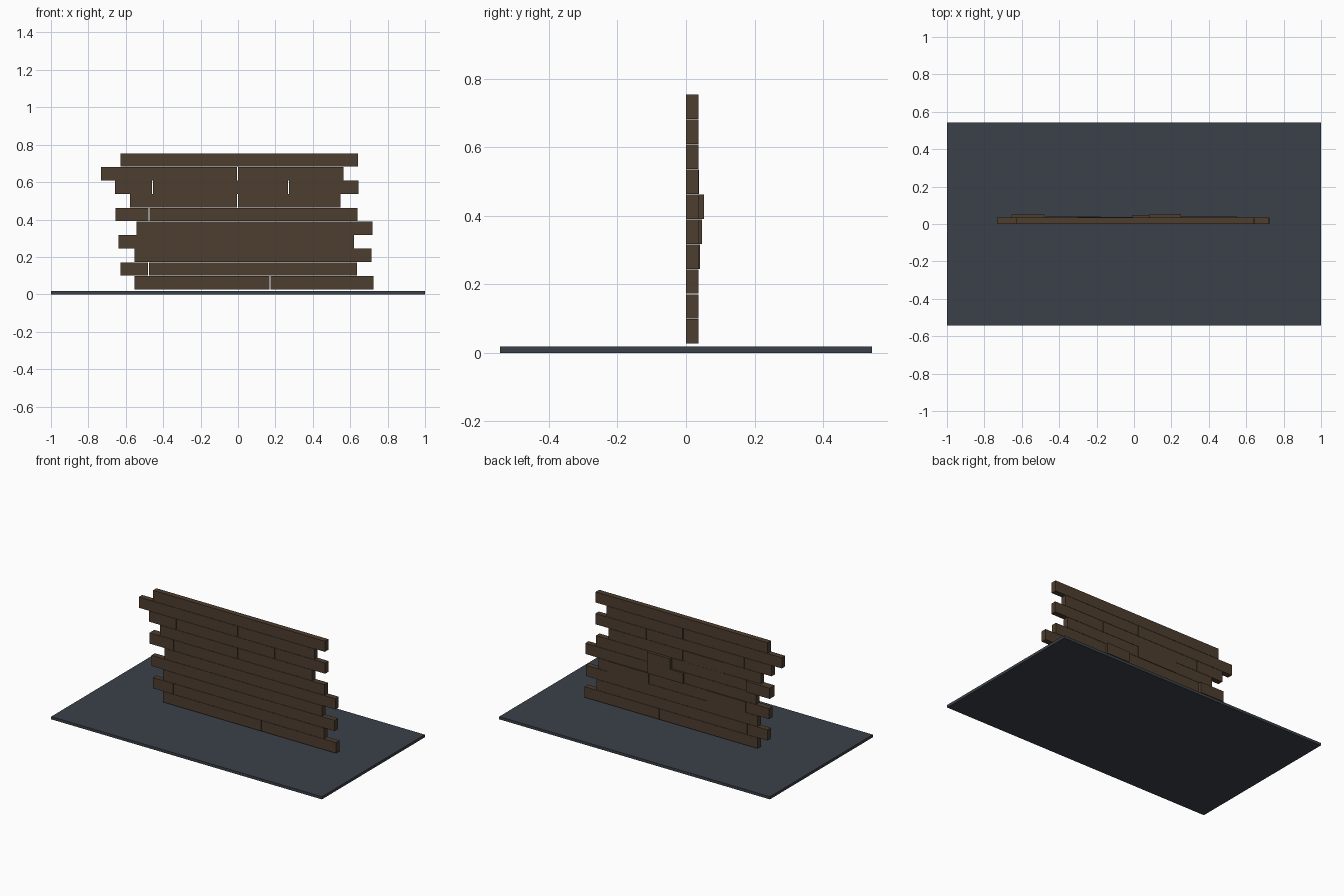
import bpy
import bmesh
from mathutils import Matrix, Vector

cube = bpy.data.objects.get("Cube")
if cube:
    bpy.data.objects.remove(cube, do_unlink=True)


def make_material(name, colour):
    material = bpy.data.materials.new(name)
    material.use_nodes = True
    material.diffuse_color = (*colour, 1)
    shader = next(n for n in material.node_tree.nodes if n.type == "BSDF_PRINCIPLED")
    shader.inputs["Base Color"].default_value = (*colour, 1)
    shader.inputs["Roughness"].default_value = 0.9
    return material


def add_box(name, low, high, material):
    """Add a flat-shaded box between two opposite corners."""
    low, high = Vector(low), Vector(high)
    size = high - low
    bm = bmesh.new()
    placement = Matrix.Translation((low + high) / 2) @ Matrix.Diagonal((*size, 1))
    bmesh.ops.create_cube(bm, size=1, matrix=placement)
    mesh = bpy.data.meshes.new(name)
    bm.to_mesh(mesh)
    bm.free()
    mesh.materials.append(material)
    box = bpy.data.objects.new(name, mesh)
    bpy.context.collection.objects.link(box)
    return box


brown = make_material("dark brown brick", (0.075, 0.048, 0.028))
slate = make_material("slate grey ground", (0.043, 0.052, 0.066))

# Ground slab
add_box("ground_slab", (-1, -0.543, 0), (1, 0.543, 0.018), slate)

# Wall courses from bottom to top:
# start, end, open joints, tight joints, depth of the thicker bricks by index
courses = [
    (-0.553, 0.724, [0.171], [-0.37], {}),
    (-0.628, 0.636, [-0.478], [0.1], {}),
    (-0.553, 0.714, [], [-0.4, -0.01, 0.36], {}),
    (-0.639, 0.62, [], [-0.47, -0.18, 0.25, 0.55], {1: 0.041, 3: 0.041}),
    (-0.543, 0.719, [], [-0.35, -0.01, 0.25], {2: 0.047}),
    (-0.655, 0.639, [-0.476], [-0.2, 0.08, 0.25], {0: 0.052, 3: 0.052}),
    (-0.578, 0.548, [-0.003], [-0.3, 0.3], {1: 0.038}),
    (-0.658, 0.644, [-0.457, 0.27], [0.07], {}),
    (-0.733, 0.564, [-0.003], [-0.49, 0.27], {}),
    (-0.628, 0.642, [], [-0.08, 0.47], {}),
]
WALL_BOTTOM = 0.027
PITCH = 0.0728
COURSE_GAP = 0.0015
JOINT = 0.004
DEPTH = 0.036

# Bricks, flush at the front and uneven at the back
for row, (start, end, open_joints, tight_joints, thick) in enumerate(courses):
    bottom = WALL_BOTTOM + row * PITCH
    top = bottom + PITCH - COURSE_GAP
    joints = sorted(open_joints + tight_joints)
    edges = [start] + joints + [end]
    for index, (left, right) in enumerate(zip(edges, edges[1:])):
        if left in open_joints:
            left += JOINT / 2
        if right in open_joints:
            right -= JOINT / 2
        add_box(f"brick_course_{row + 1}_{index + 1}",
                (left, 0, bottom), (right, thick.get(index, DEPTH), top), brown)
